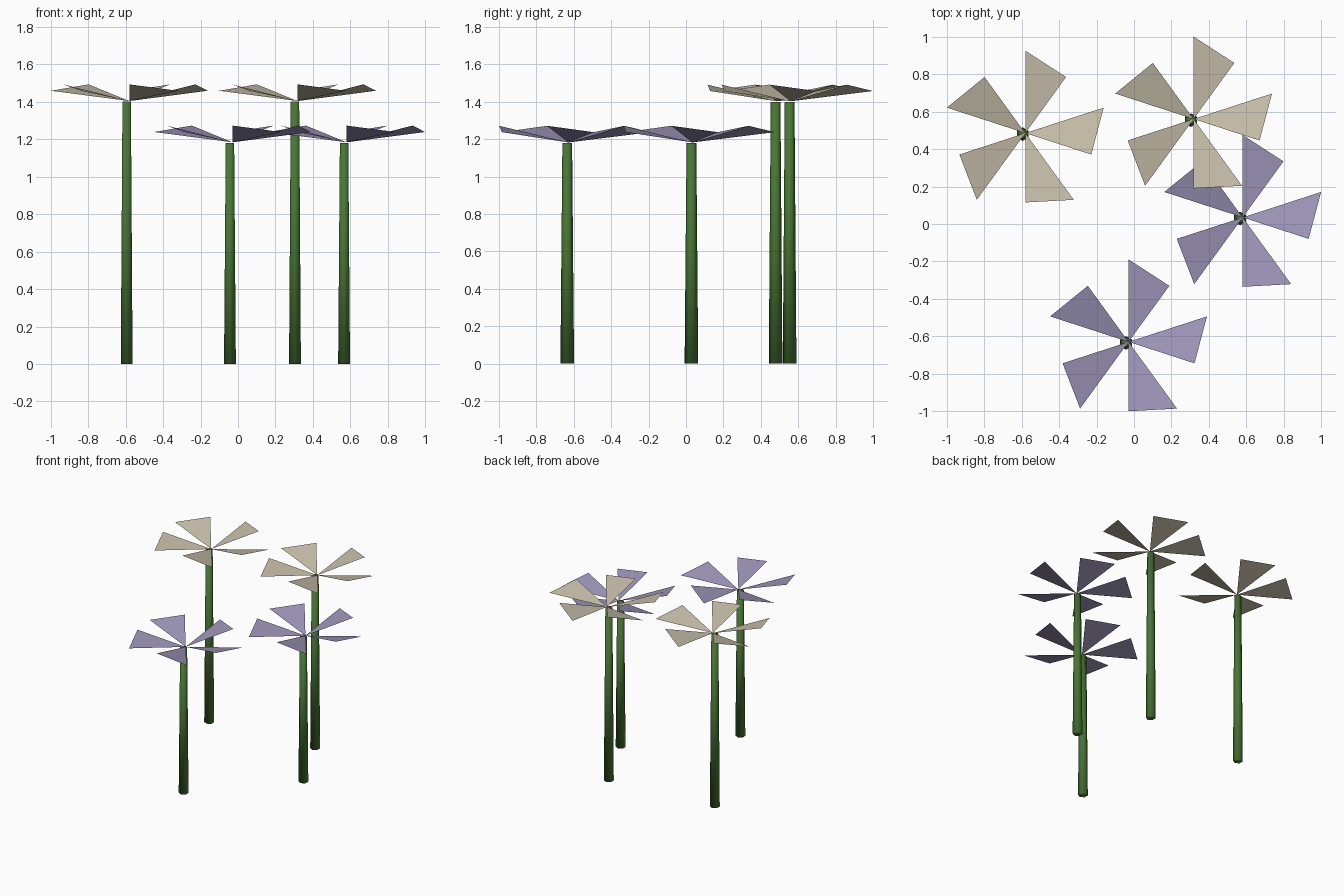
import bpy, bmesh, math
from mathutils import Vector

if "Cube" in bpy.data.objects:
    bpy.data.objects.remove(bpy.data.objects["Cube"])


def material(name, rgb):
    m = bpy.data.materials.new(name)
    m.diffuse_color = (*rgb, 1)
    m.use_nodes = True
    m.node_tree.nodes["Principled BSDF"].inputs["Base Color"].default_value = m.diffuse_color
    return m


green = material("stem green", (0.065, 0.181, 0.034))
beige = material("petal beige", (0.578, 0.521, 0.402))
purple = material("petal purple", (0.342, 0.305, 0.491))


def make_object(name, bm, mat, smooth):
    mesh = bpy.data.meshes.new(name)
    bm.to_mesh(mesh)
    bm.free()
    mesh.materials.append(mat)
    for p in mesh.polygons:
        p.use_smooth = smooth
    obj = bpy.data.objects.new(name, mesh)
    bpy.context.collection.objects.link(obj)
    return obj


# Tapered six-sided stem, shaded smooth over its caps
def stem(name, x, y, height):
    bm = bmesh.new()
    rings = []
    for z, r in ((0, 0.0365), (height, 0.026)):
        rings.append([bm.verts.new((x + r * math.cos(a), y + r * math.sin(a), z))
                      for a in (math.radians(30 + 60 * i) for i in range(6))])
    low, high = rings
    for i in range(6):
        j = (i + 1) % 6
        bm.faces.new((low[i], low[j], high[j], high[i]))
    bm.faces.new(low[::-1])
    bm.faces.new(high)
    make_object(name, bm, green, True)


# Five pitched triangular petals, each with a long low and a short high corner
def petals(name, x, y, z, mat):
    bm = bmesh.new()
    for k in range(5):
        a = math.radians(90 - 72 * k)
        b = a - math.radians(36)
        pts = [(0, 0, 0.003),
               (0.37 * math.cos(b), 0.37 * math.sin(b), 0.092),
               (0.44 * math.cos(a), 0.44 * math.sin(a), 0.058)]
        bm.faces.new([bm.verts.new(Vector(p) + Vector((x, y, z))) for p in pts])
    make_object(name, bm, mat, False)


# Two tall beige flowers at the back, two shorter purple ones at the front
flowers = [("back_left", -0.58, 0.485, 1.40, beige),
           ("back_right", 0.318, 0.56, 1.40, beige),
           ("front_right", 0.58, 0.035, 1.18, purple),
           ("front_left", -0.029, -0.629, 1.18, purple)]
for name, x, y, z, mat in flowers:
    stem(name + "_stem", x - 0.014, y - 0.006, z)
    petals(name + "_petals", x, y, z, mat)
